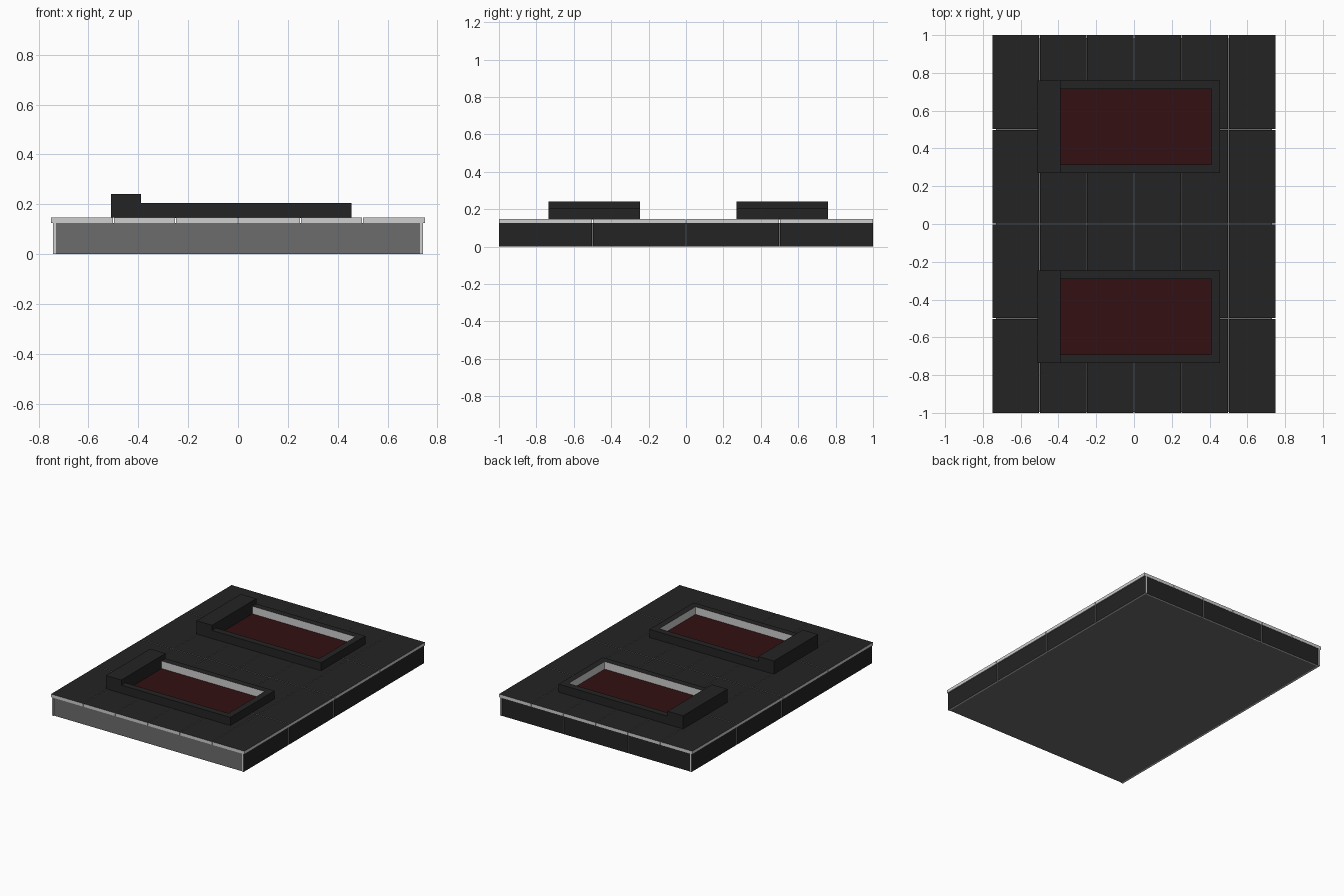
import bpy
import bmesh
from mathutils import Vector

if "Cube" in bpy.data.objects:
    bpy.data.objects.remove(bpy.data.objects["Cube"])


def material(name, rgb):
    m = bpy.data.materials.new(name)
    m.diffuse_color = (*rgb, 1.0)
    m.use_nodes = True
    m.node_tree.nodes["Principled BSDF"].inputs["Base Color"].default_value = m.diffuse_color
    return m


BLACK = material("matte black", (0.017, 0.017, 0.017))
LIGHT = material("light grey edge", (0.62, 0.62, 0.62))
GREY = material("mid grey", (0.15, 0.15, 0.15))
RED = material("dark red", (0.032, 0.005, 0.006))


def boxes(name, spans, main, second=None, main_dirs=None):
    """Boxes given as (x0, x1, y0, y1, z0, z1); with main_dirs, only faces
    pointing along one of those directions get the main colour."""
    bm = bmesh.new()
    for x0, x1, y0, y1, z0, z1 in spans:
        vs = bmesh.ops.create_cube(bm, size=1.0)["verts"]
        for v in vs:
            v.co = Vector((x1 if v.co.x > 0 else x0,
                           y1 if v.co.y > 0 else y0,
                           z1 if v.co.z > 0 else z0))
    bm.normal_update()
    if main_dirs:
        for f in bm.faces:
            hit = any(f.normal.dot(Vector(d)) > 0.9 for d in main_dirs)
            f.material_index = 0 if hit else 1
    me = bpy.data.meshes.new(name)
    bm.to_mesh(me)
    bm.free()
    me.materials.append(main)
    if second:
        me.materials.append(second)
    ob = bpy.data.objects.new(name, me)
    bpy.context.collection.objects.link(ob)
    return ob


G = 0.002       # half gap between neighbouring panels
DECK = 0.126    # underside of deck tiles
TOP = 0.148     # top of deck tiles

# Platform core, exposed at the front and below
boxes("platform_core", [(-0.73, 0.73, -0.995, 0.985, 0, DECK)], GREY)

# Deck tiles: black tops with light cut edges
tiles = []
for i in range(6):
    for j in range(4):
        x0, y0 = -0.75 + 0.25 * i, -1 + 0.5 * j
        tiles.append((x0 + (G if i else 0), x0 + 0.25 - (G if i < 5 else 0),
                      y0 + (G if j else 0), y0 + 0.5 - (G if j < 3 else 0),
                      DECK, TOP))
boxes("deck_tiles", tiles, BLACK, LIGHT, [(0, 0, 1)])

# Side cladding: black outside, light edges
for side, name in ((-1, "left_cladding"), (1, "right_cladding")):
    xa, xb = sorted((side * 0.73, side * 0.743))
    spans = []
    for j in range(4):
        y0 = -1 + 0.5 * j
        spans.append((xa, xb, y0 + (G if j else 0),
                      y0 + 0.5 - (G if j < 3 else 0), 0, DECK))
    boxes(name, spans, BLACK, LIGHT, [(side, 0, 0)])

# Back cladding
edges = (-0.73, -0.25, 0.25, 0.73)
boxes("back_cladding",
      [(a + G, b - G, 0.985, 0.998, 0, DECK) for a, b in zip(edges, edges[1:])],
      BLACK, LIGHT, [(0, 1, 0)])

# Two recessed beds: red floor, three-sided rim and taller head box
for label, cy in (("rear", 0.515), ("front", -0.49)):
    X0, X1, XI = -0.39, 0.455, 0.41
    RIM = 0.205
    boxes(label + "_bed_floor",
          [(X0, XI, cy - 0.2, cy + 0.2, TOP - 0.002, TOP + 0.004)], RED)
    boxes(label + "_rim_far", [(X0, X1, cy + 0.2, cy + 0.245, TOP, RIM)],
          BLACK, LIGHT, [(0, 0, 1), (0, 1, 0), (1, 0, 0)])
    boxes(label + "_rim_near", [(X0, X1, cy - 0.245, cy - 0.2, TOP, RIM)],
          BLACK, LIGHT, [(0, 0, 1), (0, -1, 0), (1, 0, 0)])
    boxes(label + "_rim_end", [(XI, X1, cy - 0.2, cy + 0.2, TOP, RIM)],
          BLACK, LIGHT, [(0, 0, 1), (1, 0, 0)])
    boxes(label + "_head_box",
          [(-0.51, X0, cy - 0.245, cy + 0.245, TOP, 0.241)], BLACK)
